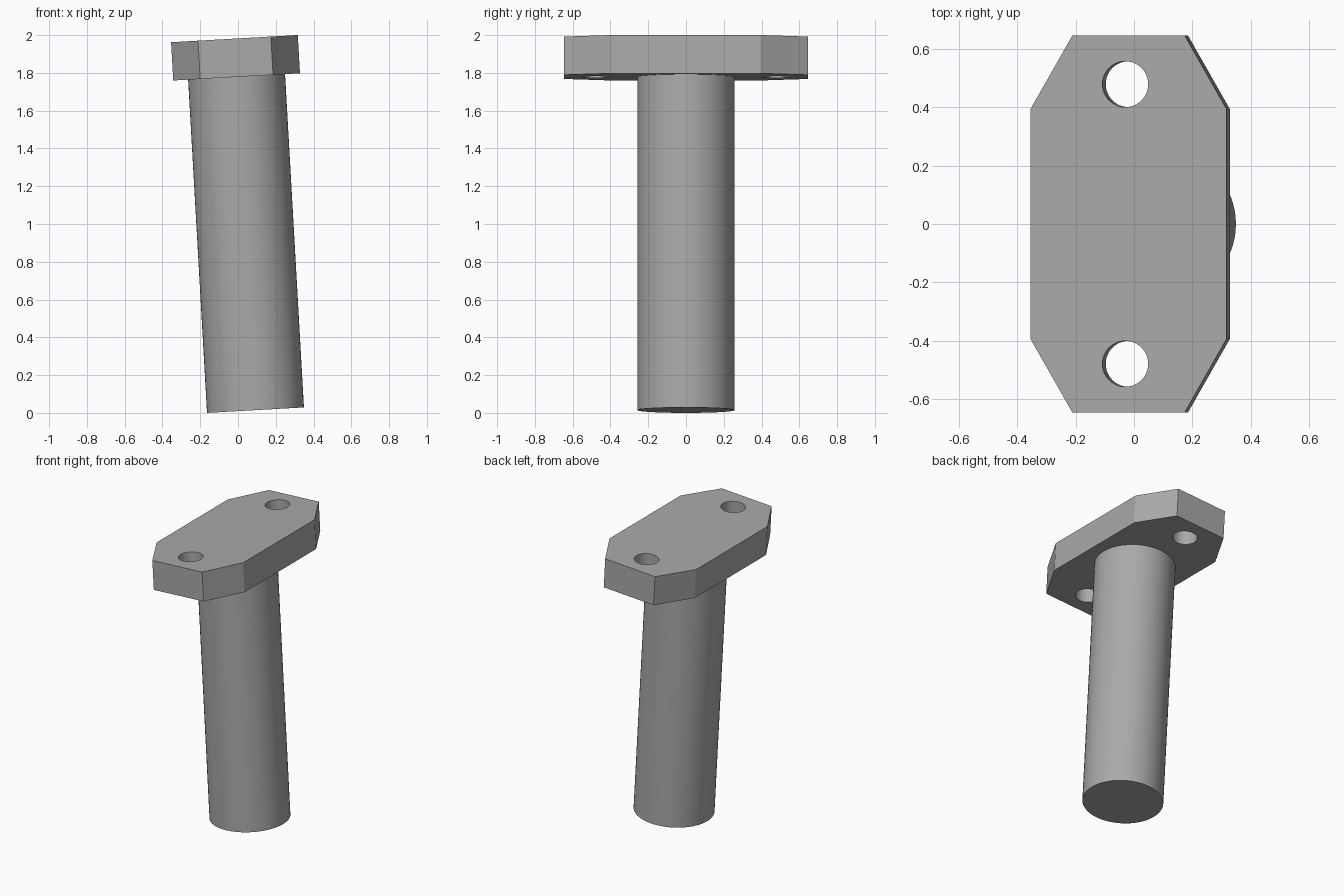
import bpy, bmesh, math
from mathutils import Matrix

if "Cube" in bpy.data.objects:
    bpy.data.objects.remove(bpy.data.objects["Cube"])

TILT = math.radians(3.24)
LENGTH, RADIUS, THICK = 1.97, 0.257, 0.203
# Local z runs along the shaft axis, starting at the centre of its lower end
FRAME = Matrix.Translation((0.0925, 0, RADIUS * math.sin(TILT))) @ Matrix.Rotation(-TILT, 4, 'Y')

grey = bpy.data.materials.new("mid_grey")
grey.diffuse_color = (0.4, 0.4, 0.4, 1)
grey.use_nodes = True
grey.node_tree.nodes["Principled BSDF"].inputs["Base Color"].default_value = grey.diffuse_color


def make_object(name, bm):
    bmesh.ops.recalc_face_normals(bm, faces=bm.faces)
    mesh = bpy.data.meshes.new(name)
    bm.to_mesh(mesh)
    bm.free()
    mesh.materials.append(grey)
    obj = bpy.data.objects.new(name, mesh)
    obj.matrix_world = FRAME
    bpy.context.collection.objects.link(obj)
    return obj


def cylinder(name, radius, z0, z1, x=0, y=0):
    bm = bmesh.new()
    bmesh.ops.create_cone(bm, cap_ends=True, segments=64, radius1=radius, radius2=radius,
                          depth=z1 - z0, matrix=Matrix.Translation((x, y, (z0 + z1) / 2)))
    return make_object(name, bm)


def shade(obj):
    bpy.ops.object.select_all(action='DESELECT')
    obj.select_set(True)
    bpy.context.view_layer.objects.active = obj
    bpy.ops.object.shade_smooth_by_angle(angle=math.radians(25))


# Round shaft, ending at the underside of the plate
shaft = cylinder("shaft", RADIUS, 0, LENGTH - THICK)
shade(shaft)

# Flange plate with chamfered corners
quarter = [(0.336, 0.394), (0.193, 0.645)]
outline = quarter + [(-x, y) for x, y in reversed(quarter)]
outline += [(-x, -y) for x, y in outline]
bm = bmesh.new()
base = bm.faces.new([bm.verts.new((x, y, LENGTH - THICK)) for x, y in outline])
top = bmesh.ops.extrude_face_region(bm, geom=[base])["geom"]
bmesh.ops.translate(bm, vec=(0, 0, THICK),
                    verts=[g for g in top if isinstance(g, bmesh.types.BMVert)])
plate = make_object("flange_plate", bm)

# Two through holes
for side in (-1, 1):
    cutter = cylinder("hole_cutter", 0.0785, LENGTH - THICK - 0.1, LENGTH + 0.1, -0.011, side * 0.479)
    cutter.hide_render = True
    cutter.hide_set(True)
    hole = plate.modifiers.new("bolt_hole", 'BOOLEAN')
    hole.operation = 'DIFFERENCE'
    hole.solver = 'EXACT'
    hole.object = cutter
shade(plate)
